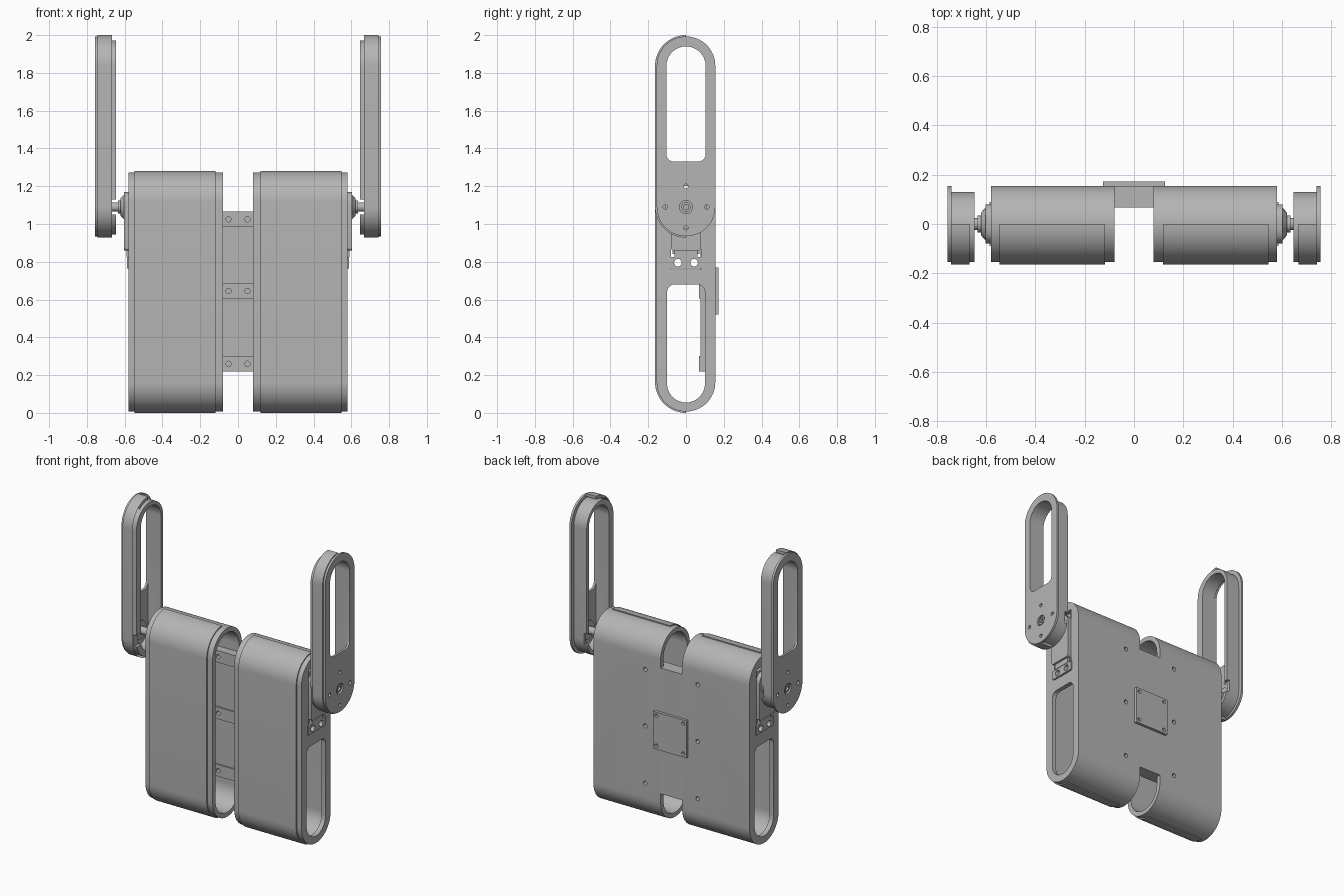
import bpy, bmesh, math
from mathutils import Matrix, Vector

cube = bpy.data.objects.get("Cube")
if cube:
    bpy.data.objects.remove(cube, do_unlink=True)

grey = bpy.data.materials.new("plain_grey")
grey.use_nodes = True
tone = (0.46, 0.46, 0.46, 1)
grey.diffuse_color = tone
grey.node_tree.nodes["Principled BSDF"].inputs["Base Color"].default_value = tone


def make(name, bm):
    bmesh.ops.recalc_face_normals(bm, faces=bm.faces)
    mesh = bpy.data.meshes.new(name)
    bm.to_mesh(mesh)
    bm.free()
    mesh.materials.append(grey)
    ob = bpy.data.objects.new(name, mesh)
    bpy.context.scene.collection.objects.link(ob)
    return ob


def box(name, xs, ys, zs):
    bm = bmesh.new()
    bmesh.ops.create_cube(bm, size=1)
    for v in bm.verts:
        v.co = [(a + b) / 2 + c * (b - a) for c, (a, b) in zip(v.co, (xs, ys, zs))]
    return make(name, bm)


def slot(name, xs, half, zs, r_low, r_high, cy=0):
    """Rounded upright outline in the y-z plane, extruded along x."""
    pts = []
    for sy, top, start in ((1, 1, 0), (-1, 1, 90), (-1, 0, 180), (1, 0, 270)):
        r = r_high if top else r_low
        z = zs[1] - r if top else zs[0] + r
        steps = 16 if r > 0.08 else 5
        for i in range(steps + 1):
            a = math.radians(start + 90 * i / steps)
            pts.append((cy + sy * (half - r) + r * math.cos(a), z + r * math.sin(a)))
    bm = bmesh.new()
    face = bm.faces.new([bm.verts.new((xs[0], y, z)) for y, z in pts])
    bmesh.ops.remove_doubles(bm, verts=bm.verts, dist=0.0001)
    geo = bmesh.ops.extrude_face_region(bm, geom=bm.faces[:])["geom"]
    bmesh.ops.translate(bm, vec=(xs[1] - xs[0], 0, 0),
                        verts=[g for g in geo if isinstance(g, bmesh.types.BMVert)])
    return make(name, bm)


def rod(name, a, b, r, r_end=None, sides=24):
    a, b = Vector(a), Vector(b)
    turn = Vector((0, 0, 1)).rotation_difference(b - a).to_matrix().to_4x4()
    bm = bmesh.new()
    bmesh.ops.create_cone(bm, cap_ends=True, segments=sides, radius1=r,
                          radius2=r if r_end is None else r_end, depth=(b - a).length,
                          matrix=Matrix.Translation((a + b) / 2) @ turn)
    return make(name, bm)


def cut(ob, *cutters):
    for c in cutters:
        mod = ob.modifiers.new("cut", 'BOOLEAN')
        mod.operation, mod.solver, mod.object = 'DIFFERENCE', 'EXACT', c
    graph = bpy.context.evaluated_depsgraph_get()
    mesh = bpy.data.meshes.new_from_object(ob.evaluated_get(graph))
    ob.modifiers.clear()
    ob.data = mesh
    for c in cutters:
        bpy.data.objects.remove(c, do_unlink=True)
    return ob


def finish(ob, mirror=True):
    ob.data.shade_smooth()
    ob.data.set_sharp_from_angle(angle=math.radians(30))
    if mirror:
        ob.modifiers.new("mirror", 'MIRROR').use_mirror_merge = False


def drill_y(x, z, r):
    return rod("drill", (x, -0.02, z), (x, 0.3, z), r, sides=16)


def drill_x(x, y, z, r):
    return rod("drill", (x - 0.05, y, z), (x + 0.05, y, z), r, sides=16)


BODY = (0.007, 1.273)
PIVOT = 1.09
BAND_Z = (0.26, 0.645, 1.025)

# Body shell: hollow tube, closed on the outer end apart from two windows
shell = slot("body_shell", (0.08, 0.58), 0.155, BODY, 0.155, 0.155)
cut(shell,
    slot("cavity", (0.05, 0.55), 0.125, (0.037, 1.243), 0.125, 0.125),
    slot("window", (0.53, 0.6), 0.1, (0.055, 0.68), 0.1, 0.04),
    box("servo_window", (0.53, 0.6), (-0.08, 0.08), (0.76, 1.2)),
    *[drill_y(0.195, z, 0.014) for z in BAND_Z])
finish(shell)


def front_cover(name, xs, zs):
    """Thin wrap over the front half of a rounded shell."""
    cover = slot(name, xs, 0.164, zs, 0.164, 0.164)
    cut(cover,
        slot("inside", (xs[0] - 0.05, xs[1] + 0.05), 0.145,
             (zs[0] + 0.019, zs[1] - 0.019), 0.145, 0.145),
        box("rear", (xs[0] - 0.05, xs[1] + 0.05), (0, 0.3), (zs[0] - 0.1, zs[1] + 0.1)))
    finish(cover)


front_cover("body_cover", (0.118, 0.547), (0, 1.28))

# Bridge joining both halves, with cross bands on its inner face
finish(box("bridge", (-0.08, 0.08), (0.078, 0.155), (0.22, 1.065)), False)
inner = box("bridge_wing", (0.08, 0.28), (0.078, 0.13), (0.22, 1.065))
finish(cut(inner, *[drill_y(0.195, z, 0.014) for z in BAND_Z]))
for z in BAND_Z:
    band = box("bridge_band", (-0.28, 0.28), (0.068, 0.08), (z - 0.04, z + 0.04))
    finish(cut(band, *[drill_y(s * x, z, 0.014) for s in (-1, 1) for x in (0.05, 0.195)]), False)

# Square rear mount with corner holes
mount = box("rear_mount", (-0.125, 0.125), (0.15, 0.173), (0.52, 0.77))
cut(mount, *[drill_y(x, 0.645 + z, 0.012) for x in (-0.1, 0.1) for z in (-0.1, 0.1)])
finish(mount, False)

# Servo with its clamp, housing and output shaft
finish(box("servo_body", (0.36, 0.575), (-0.072, 0.072), (0.84, 1.18)))
clamp = box("servo_clamp", (0.555, 0.587), (-0.09, 0.09), (0.765, 0.825))
finish(cut(clamp, *[drill_x(0.57, y, 0.795, 0.02) for y in (-0.043, 0.043)]))
finish(box("servo_foot", (0.56, 0.59), (-0.06, 0.06), (0.825, 0.88)))
finish(slot("servo_housing", (0.57, 0.603), 0.08, (0.86, 1.17), 0.015, 0.06))
finish(rod("servo_collar", (0.6, 0, PIVOT), (0.622, 0, PIVOT), 0.07, 0.045))
finish(rod("servo_step", (0.62, 0, PIVOT), (0.635, 0, PIVOT), 0.035))
shaft = rod("servo_shaft", (0.63, 0, PIVOT), (0.752, 0, PIVOT), 0.025)
finish(cut(shaft, drill_x(0.78, 0, PIVOT, 0.014)))
finish(rod("servo_horn", (0.72, 0, PIVOT), (0.738, 0, PIVOT), 0.06))

# Arm: outer plate, hollow rim and front cover
plate = slot("arm_plate", (0.742, 0.757), 0.155, (0.935, 1.993), 0.155, 0.155)
cut(plate,
    slot("window", (0.7, 0.8), 0.104, (1.33, 1.94), 0.04, 0.104),
    drill_x(0.75, 0, PIVOT, 0.035),
    *[drill_x(0.75, y, PIVOT + z, 0.012)
      for y, z in ((0.11, 0), (-0.11, 0), (0, 0.11), (0, -0.11))])
finish(plate)

rim = slot("arm_rim", (0.647, 0.743), 0.142, (0.945, 1.972), 0.142, 0.142, cy=-0.012)
cut(rim,
    slot("hollow", (0.6, 0.8), 0.106, (0.975, 1.942), 0.106, 0.106),
    box("shaft_notch", (0.6, 0.668), (-0.3, 0.3), (1.05, 1.13)))
finish(rim)

front_cover("arm_cover", (0.668, 0.743), (0.928, 2.0))
